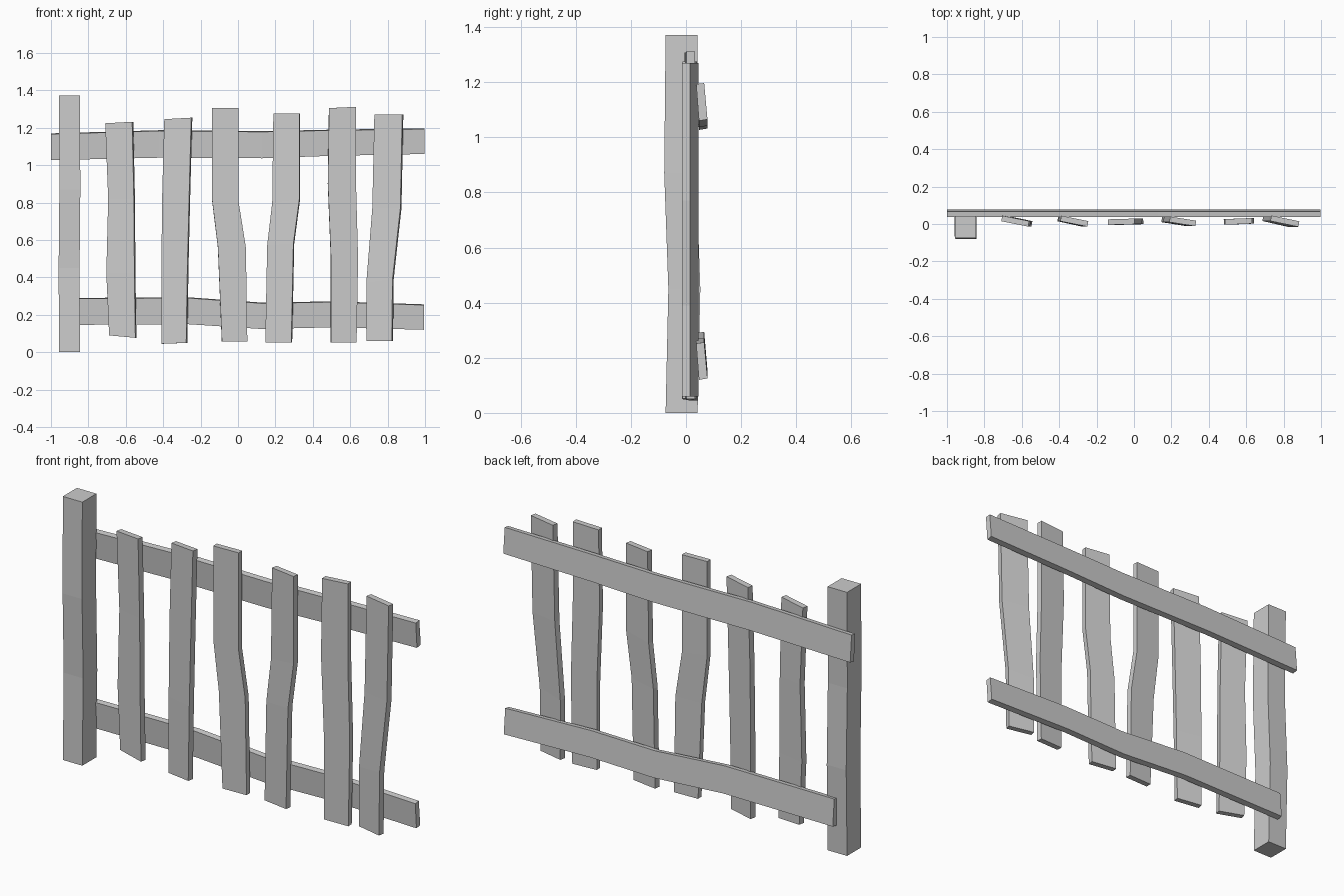
import bpy

def loft(name, rings):
    """Closed beam running through a list of four-point cross-sections."""
    verts = [p for r in rings for p in r]
    faces = [(3, 2, 1, 0)]
    for k in range(len(rings) - 1):
        a = 4 * k
        for i in range(4):
            j = (i + 1) % 4
            faces.append((a + i, a + j, a + 4 + j, a + 4 + i))
    n = len(verts)
    faces.append((n - 4, n - 3, n - 2, n - 1))
    me = bpy.data.meshes.new(name)
    me.from_pydata(verts, [], faces)
    ob = bpy.data.objects.new(name, me)
    bpy.context.collection.objects.link(ob)
    return ob

def picket(name, yl, yr, stations, t=0.03):
    """Stations (x left, z left, x right, z right); yl, yr = front face y, giving the twist."""
    rings = []
    for xl, zl, xr, zr in stations:
        dx, dy = xr - xl, yr - yl
        s = t / (dx * dx + dy * dy) ** 0.5
        ox, oy = -dy * s, dx * s
        rings.append([(xl, yl, zl), (xr, yr, zr),
                      (xr - ox * -1, yr + oy, zr), (xl + ox, yl + oy, zl)])
    # keep the measured outline width
    rings = [[(x - (0.004 if yr < yl else 0), y, z) for x, y, z in r] for r in rings]
    return loft(name, rings)

def rail(name, stations):
    """Stations (x, z bottom, z top); the board leans slightly forward at the top."""
    loft(name, [[(x, 0.047, lo), (x, 0.078, lo + .005), (x, 0.066, hi), (x, 0.037, hi - .004)]
                for x, lo, hi in stations])

# Square post with a slight bow
loft("post", [[(x - .056, y - .058, z), (x + .056, y - .058, z),
               (x + .056, y + .058, z), (x - .056, y + .058, z)]
              for x, y, z in [(-.901, -.016, 0), (-.903, -.006, .45),
                              (-.899, -.021, .87), (-.901, -.016, 1.372)]])

# Rails behind the pickets
rail("upper_rail", [(-1, 1.027, 1.17), (-.42, 1.04, 1.187), (.13, 1.037, 1.182),
                    (.5, 1.05, 1.19), (.998, 1.06, 1.197)])
rail("lower_rail", [(-.9, .146, .29), (-.27, .15, .294), (.13, .124, .265),
                    (.5, .133, .272), (.995, .12, .256)])

# Crooked pickets, left to right
picket("picket_1", .015, -.014, [(-.685, .09, -.545, .077), (-.70, .42, -.55, .42),
                                 (-.69, .82, -.553, .82), (-.706, 1.224, -.562, 1.232)])
picket("picket_2", .015, -.014, [(-.406, .045, -.273, .05), (-.406, .44, -.267, .44),
                                 (-.401, .85, -.257, .85), (-.39, 1.246, -.246, 1.254)])
picket("picket_3", -.005, -.001, [(-.086, .058, .05, .058), (-.107, .56, .042, .56),
                                  (-.139, .82, .004, .80), (-.139, 1.307, .004, 1.307)])
picket("picket_4", .01, -.012, [(.15, .053, .289, .053), (.16, .57, .30, .58),
                                (.187, .80, .332, .82), (.193, 1.275, .332, 1.275)])
picket("picket_5", -.004, .002, [(.497, .053, .634, .051), (.497, .5, .642, .5),
                                 (.481, .9, .631, .9), (.487, 1.305, .631, 1.312)])
picket("picket_6", .016, -.015, [(.69, .06, .826, .06), (.69, .37, .83, .39),
                                 (.722, .77, .872, .77), (.733, 1.27, .882, 1.27)])
